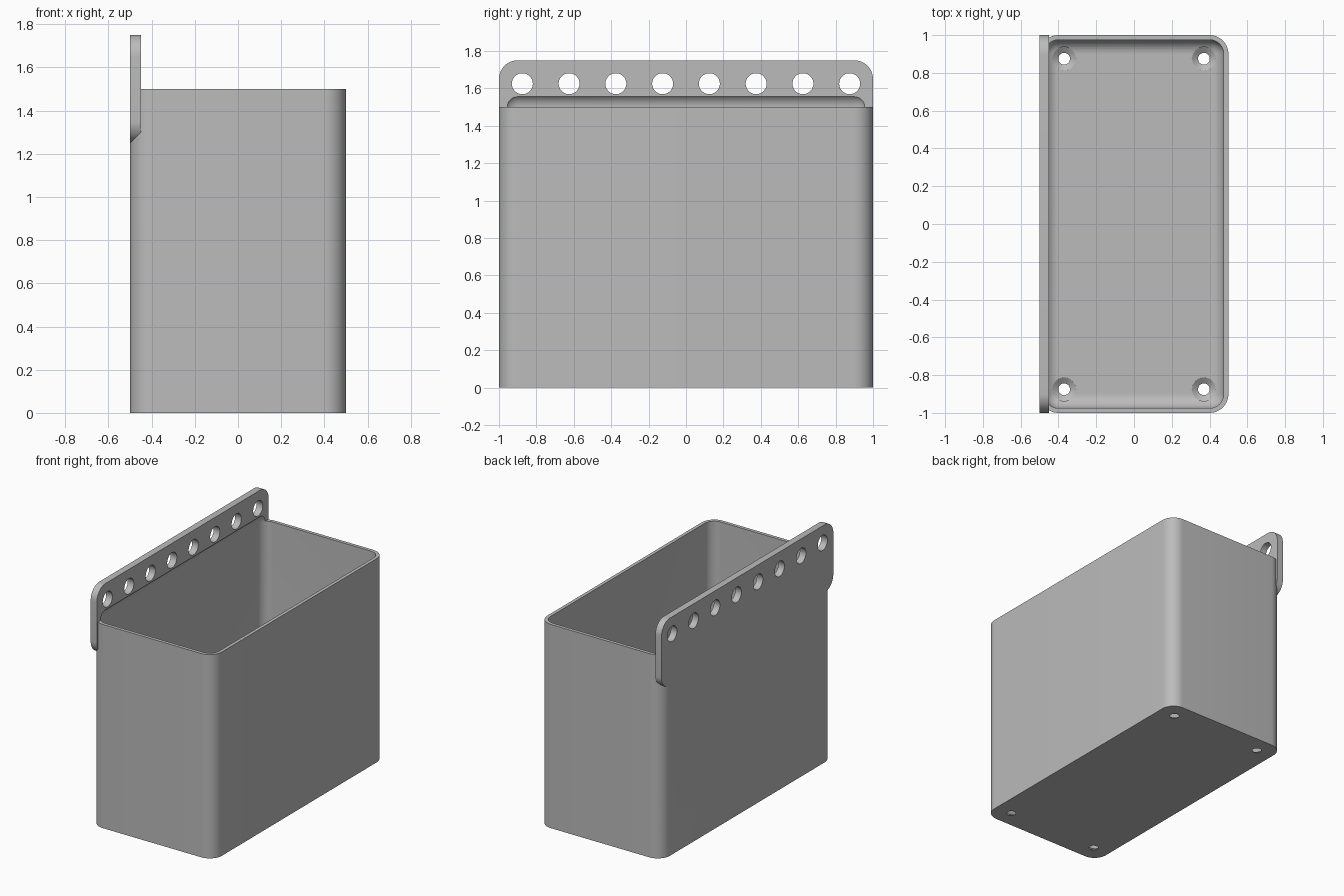
import bpy, bmesh, math
from mathutils import Matrix, Vector

old = bpy.data.objects.get("Cube")
if old:
    bpy.data.objects.remove(old, do_unlink=True)

WALL, ROUND = 0.025, 0.1

grey = bpy.data.materials.new("plain grey")
grey.use_nodes = True
colour = (0.5, 0.5, 0.5, 1)
grey.diffuse_color = colour
grey.node_tree.nodes["Principled BSDF"].inputs["Base Color"].default_value = colour


def finish(bm, name, cutter=False):
    bmesh.ops.recalc_face_normals(bm, faces=bm.faces)
    mesh = bpy.data.meshes.new(name)
    bm.to_mesh(mesh)
    bm.free()
    mesh.materials.append(grey)
    ob = bpy.data.objects.new(name, mesh)
    bpy.context.collection.objects.link(ob)
    ob.hide_render = cutter
    return ob


def rounded_box(name, low, high, radius, axis=None, cutter=False):
    """Box whose edges along one axis (or all edges) are rounded."""
    low, high = Vector(low), Vector(high)
    bm = bmesh.new()
    bmesh.ops.create_cube(bm, size=1)
    for v in bm.verts:
        v.co = Vector([lo + (c + 0.5) * (hi - lo) for c, lo, hi in zip(v.co, low, high)])
    edges = [e for e in bm.edges
             if axis is None or abs((e.verts[0].co - e.verts[1].co)[axis]) > 1e-4]
    bmesh.ops.bevel(bm, geom=edges, offset=radius, offset_type='OFFSET',
                    segments=12, profile=0.5, affect='EDGES')
    return finish(bm, name, cutter)


def combine(ob, other, operation):
    mod = ob.modifiers.new(operation.lower(), 'BOOLEAN')
    mod.operation, mod.object, mod.solver = operation, other, 'EXACT'
    bpy.context.view_layer.objects.active = ob
    bpy.ops.object.modifier_apply(modifier=mod.name)
    bpy.data.objects.remove(other, do_unlink=True)


# Outer body and the hanging plate
bin_body = rounded_box("hanging_bin", (-0.5, -1, 0), (0.5, 1, 1.5), ROUND, axis=2)
plate = rounded_box("hanging_plate", (-0.5, -1, 1.25), (-0.45, 1, 1.75), ROUND, axis=0)
combine(bin_body, plate, 'UNION')

# Cavity, rounded all over, which also bites a shallow recess into the plate
cavity = rounded_box("cavity_cutter", (-0.5 + WALL, -1 + WALL, WALL),
                     (0.5 - WALL, 1 - WALL, 1.5 + 3 * WALL), ROUND - WALL, cutter=True)
combine(bin_body, cavity, 'DIFFERENCE')

# Row of hanging holes through the plate
bm = bmesh.new()
for i in range(8):
    place = Matrix.Translation((-0.475, -0.875 + 0.25 * i, 1.625)) @ Matrix.Rotation(math.pi / 2, 4, 'Y')
    bmesh.ops.create_cone(bm, cap_ends=True, segments=40, radius1=0.056, radius2=0.056,
                          depth=0.2, matrix=place)
combine(bin_body, finish(bm, "plate_hole_cutter", True), 'DIFFERENCE')


# Countersunk screw holes in the floor, each a turned profile
def turned(bm, profile, x, y, steps=40):
    rings = [[bm.verts.new((x + r * math.cos(2 * math.pi * k / steps),
                            y + r * math.sin(2 * math.pi * k / steps), z))
              for k in range(steps)] for r, z in profile]
    for a, b in zip(rings, rings[1:]):
        for k in range(steps):
            n = (k + 1) % steps
            bm.faces.new((a[k], a[n], b[n], b[k]))
    bm.faces.new(rings[0])
    bm.faces.new(rings[-1])


bm = bmesh.new()
for x in (-0.37, 0.37):
    for y in (-0.875, 0.875):
        turned(bm, [(0.031, -0.1), (0.031, 0.003), (0.0625, WALL), (0.0625, 0.1)], x, y)
combine(bin_body, finish(bm, "screw_hole_cutter", True), 'DIFFERENCE')

# Smooth the rounded corners, keep the rims sharp
bpy.ops.object.select_all(action='DESELECT')
bin_body.select_set(True)
bpy.context.view_layer.objects.active = bin_body
bpy.ops.object.shade_smooth_by_angle(angle=math.radians(25))
